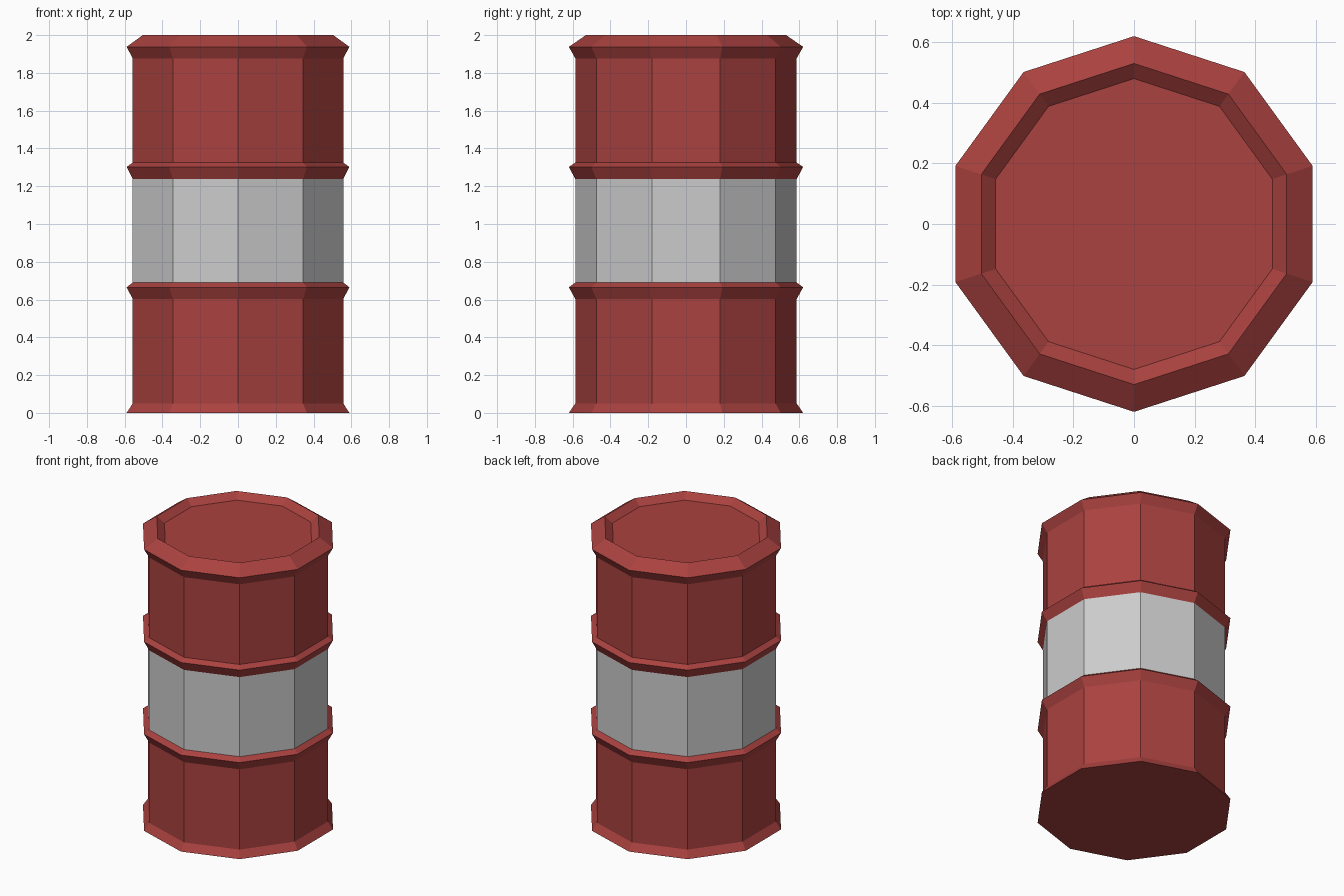
import bpy, bmesh, math

if "Cube" in bpy.data.objects:
    bpy.data.objects.remove(bpy.data.objects["Cube"])

SIDES = 10
BODY, RIM = 0.586, 0.62

red = bpy.data.materials.new("red_paint")
red.diffuse_color = (0.40, 0.054, 0.050, 1)
red.use_nodes = True
red.node_tree.nodes["Principled BSDF"].inputs["Base Color"].default_value = red.diffuse_color


def revolve(name, profile, mat=None, cap_bottom=False, cap_top=False):
    """Flat-faced lathe: profile is (radius, z) pairs from bottom to top."""
    bm = bmesh.new()
    rings = []
    for r, z in profile:
        rings.append([bm.verts.new((r * math.sin(math.tau * i / SIDES),
                                    -r * math.cos(math.tau * i / SIDES), z))
                      for i in range(SIDES)])
    for lo, hi in zip(rings, rings[1:]):
        for i in range(SIDES):
            j = (i + 1) % SIDES
            bm.faces.new((lo[i], lo[j], hi[j], hi[i]))
    if cap_bottom:
        bm.faces.new(rings[0][::-1])
    if cap_top:
        bm.faces.new(rings[-1])
    mesh = bpy.data.meshes.new(name)
    bm.to_mesh(mesh)
    bm.free()
    if mat:
        mesh.materials.append(mat)
    ob = bpy.data.objects.new(name, mesh)
    bpy.context.collection.objects.link(ob)
    return ob


# Lower shell: flared foot, wall and lower rolling hoop
revolve("lower_shell", [(RIM, 0), (BODY, 0.05), (BODY, 0.603),
                        (RIM, 0.665), (BODY, 0.69)], red, cap_bottom=True)

# Plain middle band
revolve("middle_band", [(BODY, 0.69), (BODY, 1.238)])

# Upper shell: upper hoop, wall, top rim and recessed lid
revolve("upper_shell", [(BODY, 1.238), (RIM, 1.302), (BODY, 1.325),
                        (BODY, 1.877), (RIM, 1.938), (0.53, 2.0),
                        (0.48, 1.96)], red, cap_top=True)
